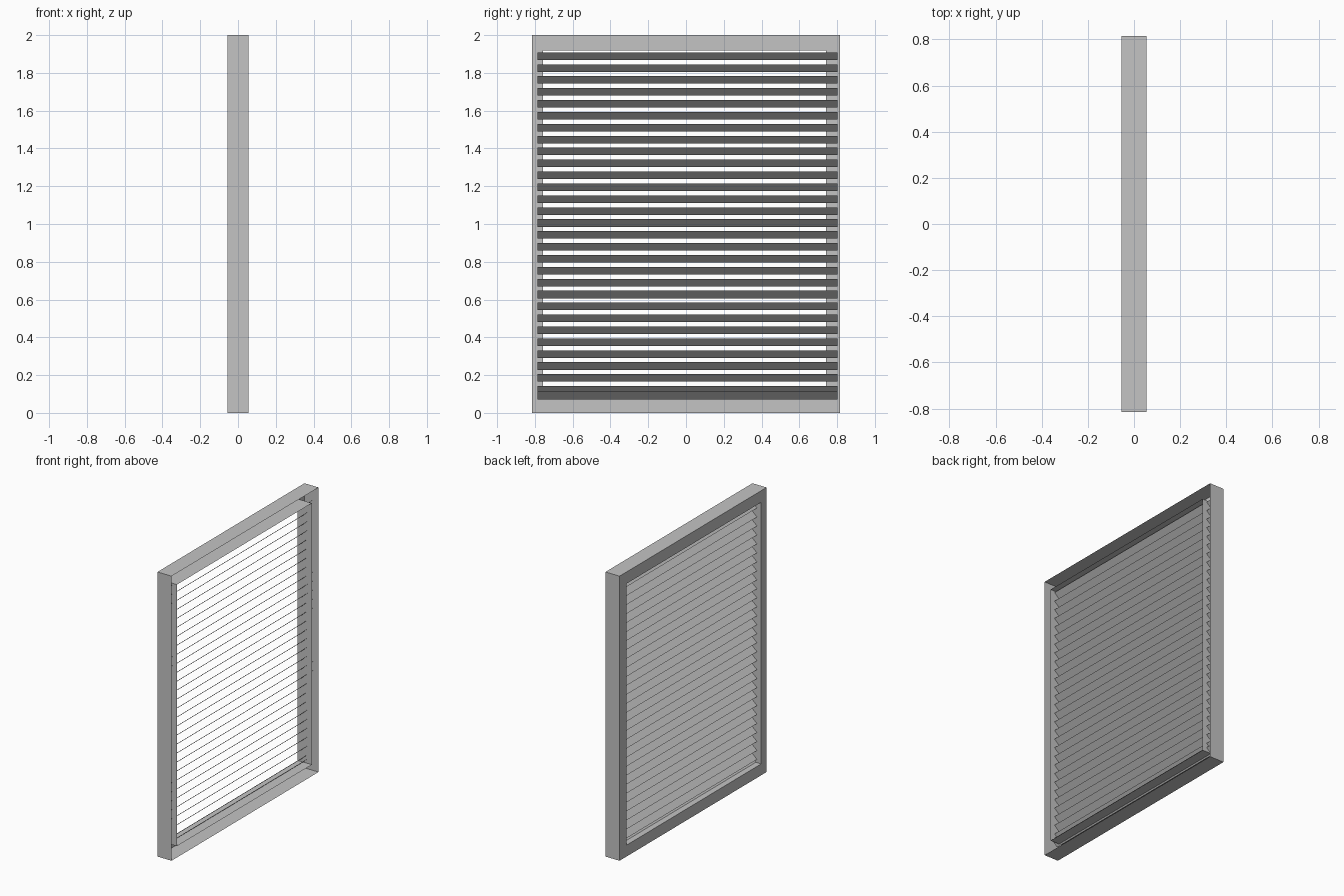
import bpy
import bmesh

old = bpy.data.objects.get("Cube")
if old:
    bpy.data.objects.remove(old, do_unlink=True)

DEPTH = 0.055            # half depth of the frame
OUTER = (-0.816, 0.816, 0.0, 2.0)     # y min, y max, z min, z max
OPENING = (-0.757, 0.742, 0.08, 1.918)
SLAT_Y = (-0.785, 0.803)
PITCH, SLAT_COUNT, LOWEST = 0.0631, 29, 0.122

gray = bpy.data.materials.new("plain_gray")
gray.use_nodes = True
color = (0.55, 0.55, 0.55, 1.0)
gray.diffuse_color = color
gray.node_tree.nodes["Principled BSDF"].inputs["Base Color"].default_value = color


def add_object(name, bm):
    mesh = bpy.data.meshes.new(name)
    bm.to_mesh(mesh)
    bm.free()
    mesh.materials.append(gray)
    obj = bpy.data.objects.new(name, mesh)
    bpy.context.collection.objects.link(obj)
    return obj


def ring(bm, x, rect):
    y0, y1, z0, z1 = rect
    return [bm.verts.new((x, y, z)) for y, z in ((y0, z0), (y1, z0), (y1, z1), (y0, z1))]


def bridge(bm, a, b):
    for i in range(4):
        j = (i + 1) % 4
        bm.faces.new((a[i], a[j], b[j], b[i]))


# Hollow frame: thin channel walls, open on the +x side
bm = bmesh.new()
rings = [ring(bm, DEPTH, OUTER), ring(bm, -DEPTH, OUTER),
         ring(bm, -DEPTH, OPENING), ring(bm, DEPTH, OPENING)]
for a, b in zip(rings, rings[1:]):
    bridge(bm, a, b)
bm.normal_update()
if next(f for f in bm.faces if abs(f.normal.x) > 0.9).normal.x > 0:
    bmesh.ops.reverse_faces(bm, faces=bm.faces)
add_object("window_frame", bm)


def make_slat(name, z):
    """One thin tilted blade, rising toward +x, its ends inside the stiles."""
    bm = bmesh.new()
    dx, dz = 0.022, 0.02
    low = [bm.verts.new((-dx, y, z - dz)) for y in SLAT_Y]
    high = [bm.verts.new((dx, y, z + dz)) for y in SLAT_Y]
    face = bm.faces.new((low[0], high[0], high[1], low[1]))
    face.normal_update()
    if face.normal.z < 0:
        face.normal_flip()
    return add_object(name, bm)


# Stack of slats, plus the bottom slat that closes the stack
slats = make_slat("slats", LOWEST)
array = slats.modifiers.new("stack", "ARRAY")
array.count = SLAT_COUNT
array.use_relative_offset = False
array.use_constant_offset = True
array.constant_offset_displace = (0, 0, PITCH)
make_slat("bottom_slat", 0.092)
